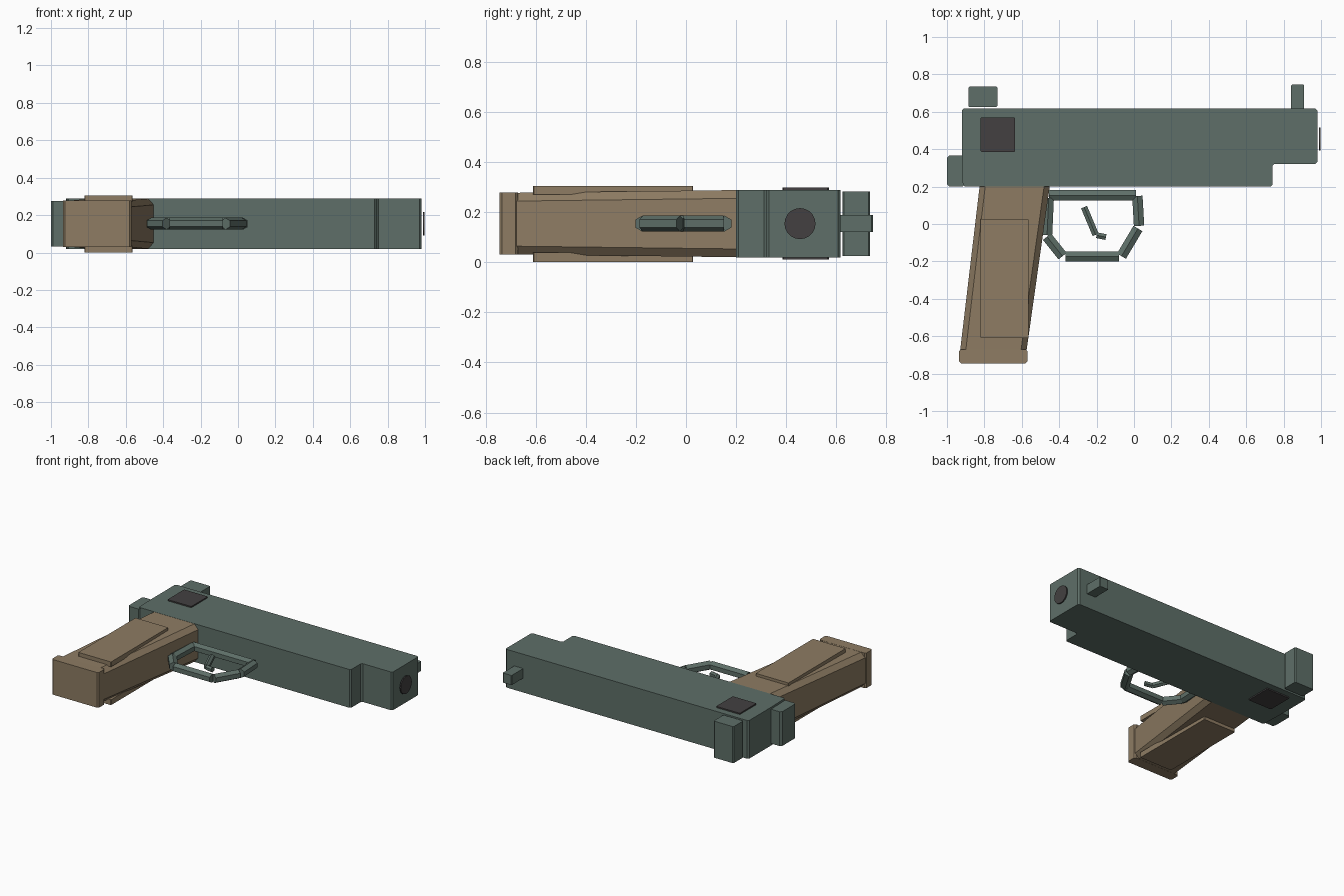
import bpy, bmesh, math
from mathutils import Vector

if "Cube" in bpy.data.objects:
    bpy.data.objects.remove(bpy.data.objects["Cube"])

ZC = 0.154  # mid-plane the model is symmetric about


def material(name, rgb):
    m = bpy.data.materials.new(name)
    lin = [((c / 255 + 0.055) / 1.055) ** 2.4 for c in rgb]
    m.diffuse_color = (*lin, 1)
    m.use_nodes = True
    m.node_tree.nodes["Principled BSDF"].inputs["Base Color"].default_value = m.diffuse_color
    return m


STEEL = material("grey green steel", (94, 111, 104))
BROWN = material("brown grip", (142, 124, 99))
DARK = material("dark grey", (67, 64, 65))


def finish(bm, name, mat):
    bmesh.ops.recalc_face_normals(bm, faces=bm.faces)
    me = bpy.data.meshes.new(name)
    bm.to_mesh(me)
    bm.free()
    me.materials.append(mat)
    ob = bpy.data.objects.new(name, me)
    bpy.context.collection.objects.link(ob)
    return ob


def loft(name, rings, mat, chamfer=0):
    """Closed solid through rings of points; optionally chamfer its long edges."""
    bm = bmesh.new()
    rows = [[bm.verts.new(p) for p in ring] for ring in rings]
    n = len(rows[0])
    bm.faces.new(rows[0])
    bm.faces.new(rows[-1])
    for a, b in zip(rows, rows[1:]):
        for i in range(n):
            j = (i + 1) % n
            bm.faces.new((a[i], a[j], b[j], b[i]))
    if chamfer:
        long_edges = [bm.edges.get((a, b)) for a, b in zip(rows[0], rows[1])]
        bmesh.ops.bevel(bm, geom=long_edges, offset=chamfer, segments=1, affect='EDGES')
    return finish(bm, name, mat)


def slab(name, outline, z0, z1, mat, chamfer=0.01):
    return loft(name, [[(x, y, z) for x, y in outline] for z in (z0, z1)], mat, chamfer)


def box(name, x0, x1, y0, y1, z0, z1, mat, chamfer=0.008):
    return slab(name, [(x0, y0), (x1, y0), (x1, y1), (x0, y1)], z0, z1, mat, chamfer)


def rod(name, a, b, r, sides=6, mat=STEEL, z=ZC):
    """Prism between two points of the x-y plane, a corner pointing to +z."""
    a, b = Vector((*a, z)), Vector((*b, z))
    d = (b - a).normalized()
    side, up = d.cross(Vector((0, 0, 1))), Vector((0, 0, 1))
    ring = [side * r * math.sin(2 * math.pi * i / sides) + up * r * math.cos(2 * math.pi * i / sides)
            for i in range(sides)]
    return loft(name, [[a + o for o in ring], [b + o for o in ring]], mat)


# Slide with stepped nose, and the rear tang
slab("slide", [(-0.915, 0.2), (0.74, 0.2), (0.74, 0.322), (0.98, 0.322),
               (0.98, 0.617), (-0.92, 0.617), (-0.92, 0.36)], 0.019, 0.289, STEEL)
box("rear_tang", -1.0, -0.905, 0.2, 0.365, 0.033, 0.275, STEEL, 0.012)

# Sights
box("rear_sight", -0.885, -0.73, 0.625, 0.735, 0.025, 0.283, STEEL, 0.006)
box("front_sight", 0.84, 0.91, 0.61, 0.746, 0.12, 0.188, STEEL, 0.005)

# Muzzle disc and side plates
rod("muzzle", (0.988, 0.455), (0.996, 0.455), 0.062, 20, DARK)
for label, z in (("upper", 0.289), ("lower", 0.01)):
    box(label + "_side_plate", -0.82, -0.635, 0.385, 0.57, z, z + 0.009, DARK, 0.005)


# Raked grip with chamfered cross-section, tapering to the base
def grip_ring(y, x0, x1, h, cx=0.03, cz=0.033):
    return [(x0 + cx, y, ZC - h), (x1 - cx, y, ZC - h), (x1, y, ZC - h + cz), (x1, y, ZC + h - cz),
            (x1 - cx, y, ZC + h), (x0 + cx, y, ZC + h), (x0, y, ZC + h - cz), (x0, y, ZC - h + cz)]


loft("grip", [grip_ring(0.205, -0.825, -0.45, 0.134), grip_ring(-0.68, -0.93, -0.575, 0.123)], BROWN)
box("grip_base", -0.935, -0.57, -0.745, -0.67, 0.03, 0.278, BROWN, 0.01)
for label, z0, z1 in (("upper", 0.27, 0.305), ("lower", 0.0, 0.038)):
    box(label + "_grip_panel", -0.82, -0.565, -0.61, 0.028, z0, z1, BROWN, 0.003)

# Trigger guard: a loop of hexagonal bars
guard = [((-0.455, 0.153), (0.012, 0.153)), ((0.018, 0.15), (0.027, -0.01)),
         ((0.021, -0.024), (-0.067, -0.172)), ((-0.08, -0.174), (-0.367, -0.174)),
         ((-0.382, -0.172), (-0.465, -0.068)), ((-0.465, -0.06), (-0.456, 0.14))]
for i, (a, b) in enumerate(guard):
    rod(f"guard_bar_{i + 1}", a, b, 0.032)

# Trigger
rod("trigger_blade", (-0.267, 0.09), (-0.205, -0.058), 0.02)
rod("trigger_tip", (-0.2, -0.06), (-0.15, -0.07), 0.018)
